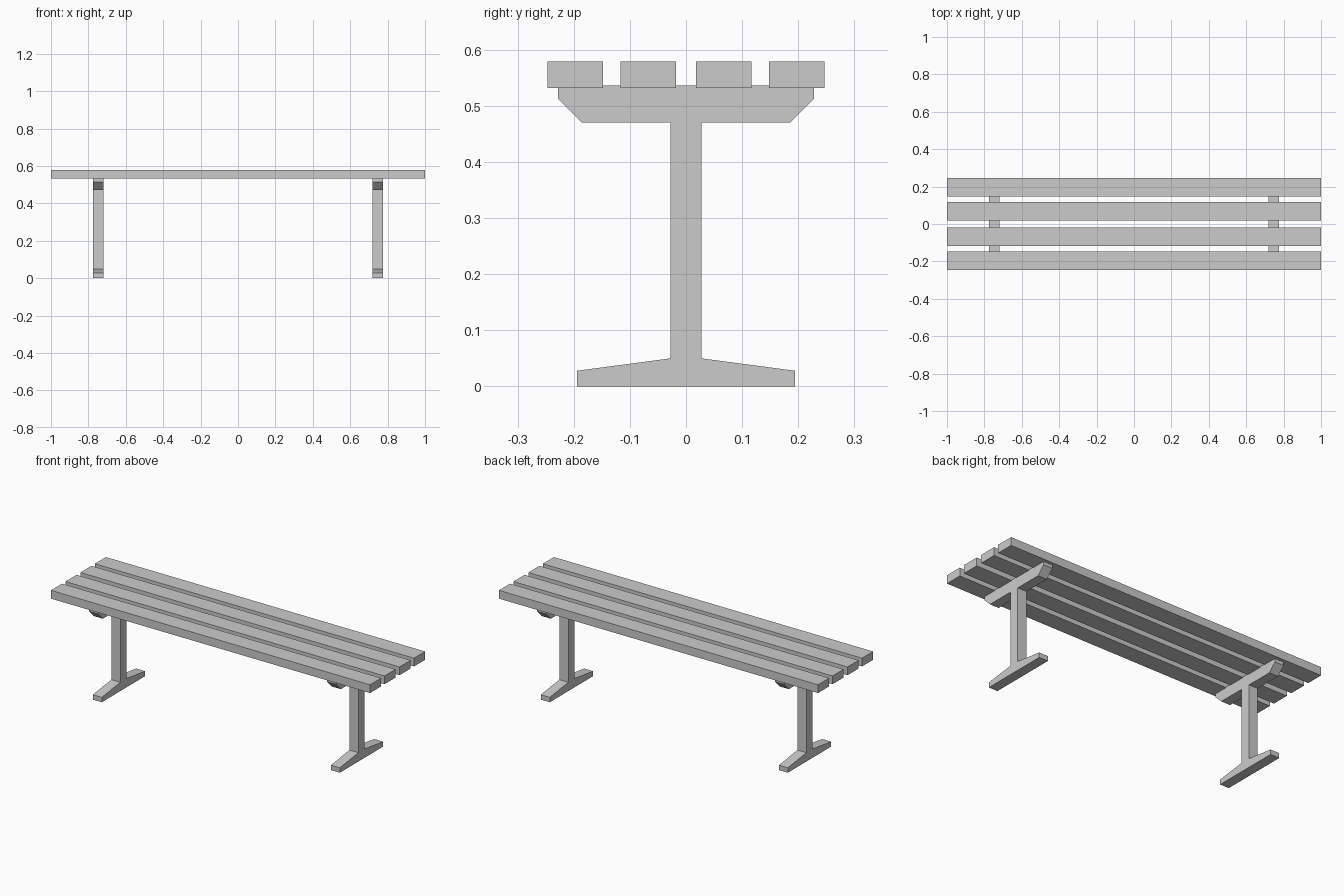
import bpy
import bmesh

default = bpy.data.objects.get("Cube")
if default:
    bpy.data.objects.remove(default, do_unlink=True)

# One plain grey for the whole bench
GREY = (0.6, 0.6, 0.6, 1.0)
grey = bpy.data.materials.new("plain_grey")
grey.use_nodes = True
grey.diffuse_color = GREY
grey.node_tree.nodes["Principled BSDF"].inputs["Base Color"].default_value = GREY


def extrude_along_x(name, profile, x_center, width):
    """Solid with a (y, z) outline, extruded along x."""
    bm = bmesh.new()
    face = bm.faces.new([bm.verts.new((x_center - width / 2, y, z)) for y, z in profile])
    side = bmesh.ops.extrude_face_region(bm, geom=[face])["geom"]
    moved = [v for v in side if isinstance(v, bmesh.types.BMVert)]
    bmesh.ops.translate(bm, verts=moved, vec=(width, 0, 0))
    bmesh.ops.recalc_face_normals(bm, faces=bm.faces)
    mesh = bpy.data.meshes.new(name)
    bm.to_mesh(mesh)
    bm.free()
    mesh.materials.append(grey)
    obj = bpy.data.objects.new(name, mesh)
    bpy.context.collection.objects.link(obj)
    return obj


# Seat slats, front to back
SLAT_WIDTH, SLAT_BOTTOM, SLAT_TOP = 0.099, 0.532, 0.579
slat_centers = {"front": -0.197, "front_inner": -0.067, "back_inner": 0.067, "back": 0.197}
for place, y in slat_centers.items():
    near, far = y - SLAT_WIDTH / 2, y + SLAT_WIDTH / 2
    outline = [(near, SLAT_BOTTOM), (far, SLAT_BOTTOM), (far, SLAT_TOP), (near, SLAT_TOP)]
    extrude_along_x(place + "_slat", outline, 0, 2)

# Leg frames: tapered foot, post and chamfered seat bearer in one outline
half = [(0.194, 0), (0.194, 0.028), (0.028, 0.05), (0.028, 0.47),
        (0.185, 0.47), (0.228, 0.513), (0.228, 0.536)]
frame_outline = half + [(-y, z) for y, z in reversed(half)]
for side, x in (("left", 0.746), ("right", -0.746)):
    extrude_along_x(side + "_leg_frame", frame_outline, x, 0.056)
